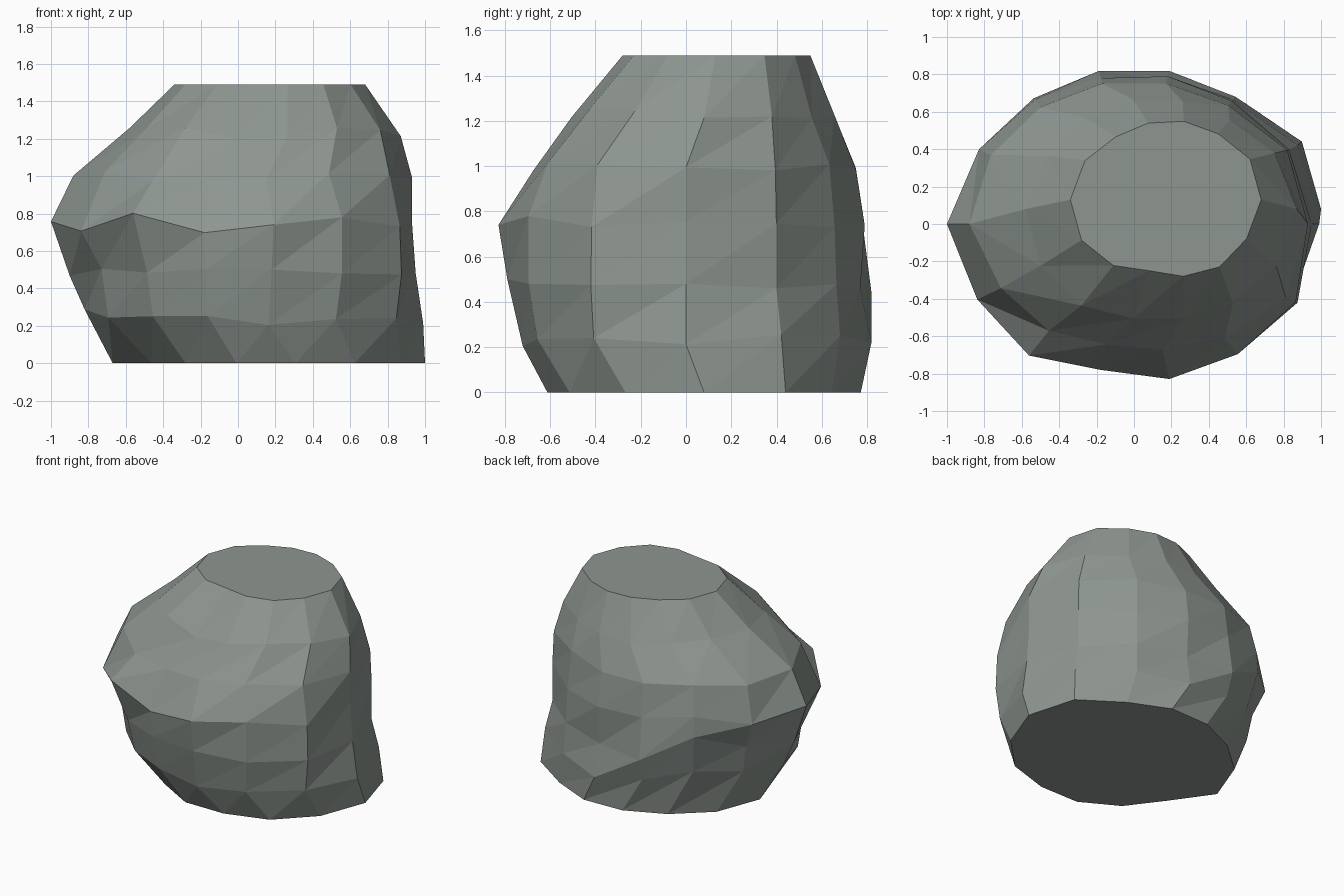
import bpy, bmesh, math, random

random.seed(4)
SIDES = 14

# each ring: height, centre x, centre y, radii counter-clockwise from +x
rings = [
    (0.00, .15, .08, [.85, .83, .72, .71, .70, .71, .77, .82, .68, .69, .71, .71, .76, .80]),
    (0.23, 0, 0, [.99, .97, .87, .84, .79, .78, .79, .82, .77, .73, .73, .74, .84, .94]),
    (0.48, 0, 0, [.95, .92, .85, .79, .84, .86, .83, .90, .81, .78, .78, .81, .89, .97]),
    (0.75, 0, 0, [.93, .92, .84, .81, .80, .85, .92, 1.0, .93, .90, .80, .85, .89, .96]),
    (1.00, 0, 0, [.93, .91, .81, .77, .77, .80, .85, .88, .79, .73, .66, .69, .78, .90]),
    (1.23, .13, .08, [.74, .69, .61, .59, .60, .62, .66, .71, .70, .66, .60, .60, .64, .70]),
    (1.49, .17, .13, [.51, .50, .45, .43, .42, .43, .48, .51, .50, .45, .39, .42, .46, .48]),
]
# diagonal ridge with an undercut climbing round the back left: (ring, side) -> rise
ridge = {(1, 3): -.03, (1, 4): .03, (1, 5): .15, (1, 6): .10, (1, 7): .05,
         (2, 4): -.06, (2, 5): .15, (2, 6): .04, (3, 4): -.02, (3, 5): .08,
         (3, 8): -.03, (3, 9): .05, (3, 10): -.05}

# stacked irregular rings, slightly uneven in height between the flat ends
bm = bmesh.new()
loops = []
for i, (z, cx, cy, radii) in enumerate(rings):
    wobble = 0.03 if 0 < i < len(rings) - 1 else 0
    loop = []
    for k, r in enumerate(radii):
        a = math.tau * k / SIDES
        h = z + random.uniform(-wobble, wobble) + ridge.get((i, k), 0)
        loop.append(bm.verts.new((cx + r * math.cos(a), cy + r * math.sin(a), h)))
    loops.append(loop)

# triangulated sides
for low, high in zip(loops, loops[1:]):
    for k in range(SIDES):
        n = (k + 1) % SIDES
        bm.faces.new((low[k], low[n], high[n]))
        bm.faces.new((low[k], high[n], high[k]))

# flat bottom and flat top
bm.faces.new(loops[0][::-1])
bm.faces.new(loops[-1])
bm.normal_update()

mesh = bpy.data.meshes.new("boulder")
bm.to_mesh(mesh)
bm.free()
boulder = bpy.data.objects.new("boulder", mesh)
bpy.context.collection.objects.link(boulder)

# dark green-grey stone
stone = bpy.data.materials.new("stone")
stone.diffuse_color = (.27, .305, .28, 1)
mesh.materials.append(stone)
